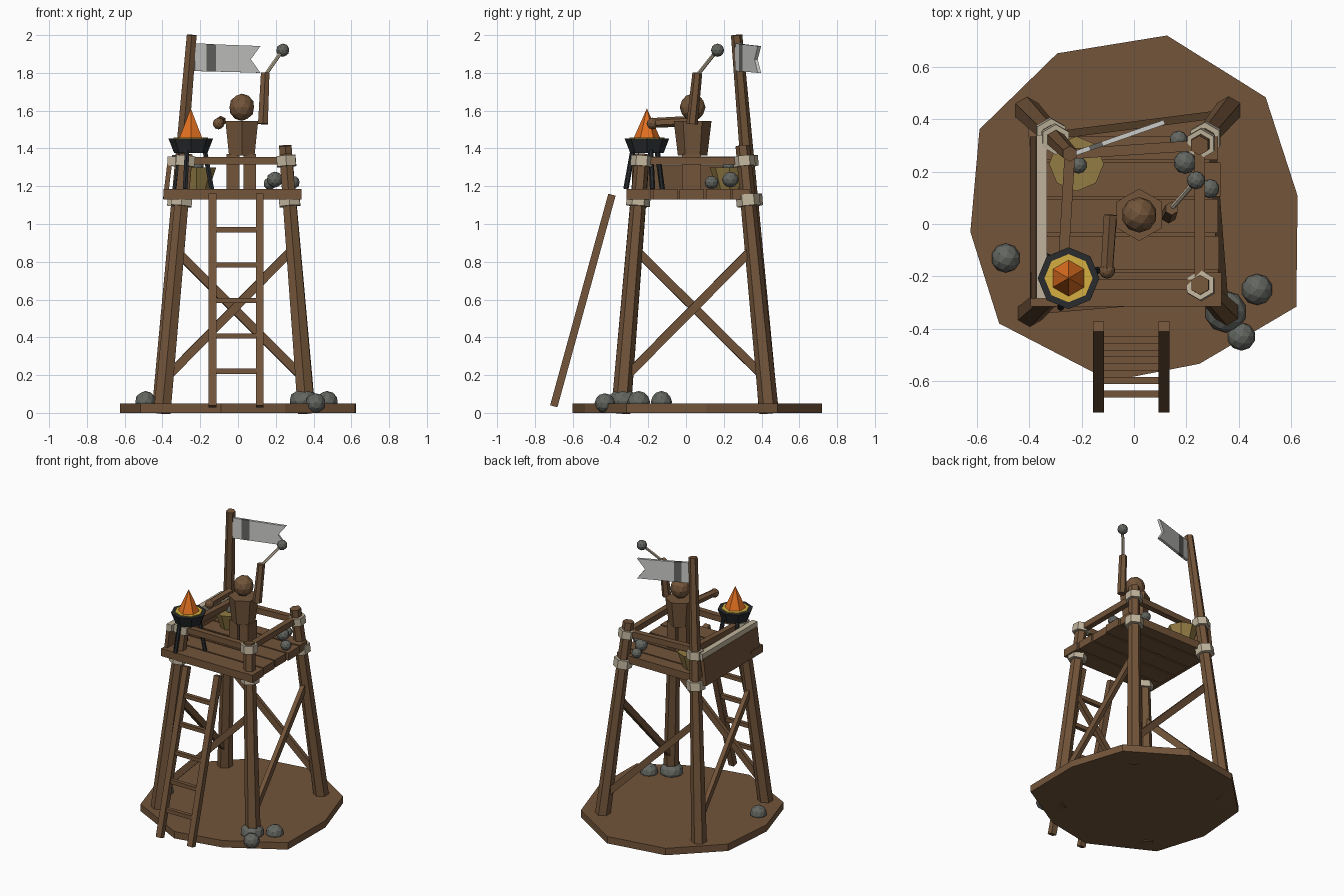
import bpy, bmesh, math
from mathutils import Vector, Matrix

if "Cube" in bpy.data.objects:
    bpy.data.objects.remove(bpy.data.objects["Cube"])


def mat(name, c):
    m = bpy.data.materials.new(name)
    m.diffuse_color = (*c, 1)
    m.use_nodes = True
    m.node_tree.nodes["Principled BSDF"].inputs["Base Color"].default_value = m.diffuse_color
    return m


WOOD = mat("wood brown", (0.17, 0.09, 0.042))
ROPE = mat("rope beige", (0.52, 0.45, 0.33))
STONE = mat("stone grey", (0.125, 0.132, 0.118))
STRAW = mat("straw yellow", (0.29, 0.20, 0.058))
IRON = mat("iron black", (0.022, 0.024, 0.027))
EMBER = mat("ember yellow", (0.66, 0.43, 0.05))
FLAME = mat("flame orange", (0.75, 0.16, 0.015))
CLOTH = mat("cloth light grey", (0.6, 0.6, 0.58))
STRIPE = mat("cloth dark grey", (0.13, 0.13, 0.125))


def finish(name, bm, *mats):
    bmesh.ops.recalc_face_normals(bm, faces=bm.faces)
    me = bpy.data.meshes.new(name)
    bm.to_mesh(me)
    bm.free()
    for m in mats:
        me.materials.append(m)
    ob = bpy.data.objects.new(name, me)
    bpy.context.collection.objects.link(ob)
    return ob


def tube(name, a, b, r1, r2, m, n=6):
    """Tapered n-sided bar from a to b."""
    a, b = Vector(a), Vector(b)
    d = b - a
    M = Matrix.Translation((a + b) / 2) @ Vector((0, 0, 1)).rotation_difference(d).to_matrix().to_4x4()
    bm = bmesh.new()
    bmesh.ops.create_cone(bm, cap_ends=True, segments=n, radius1=r1, radius2=r2,
                          depth=d.length, matrix=M)
    return finish(name, bm, m)


def beam(name, a, b, w, h, m=WOOD):
    """Rectangular bar from a to b: w is horizontal, h is the other thickness."""
    a, b = Vector(a), Vector(b)
    d = b - a
    M = (Matrix.Translation((a + b) / 2) @ d.to_track_quat('Z', 'Y').to_matrix().to_4x4()
         @ Matrix.Diagonal((w, h, d.length, 1)))
    bm = bmesh.new()
    bmesh.ops.create_cube(bm, size=1, matrix=M)
    return finish(name, bm, m)


def box(name, x, y, z, m=WOOD):
    bm = bmesh.new()
    M = (Matrix.Translation(((x[0] + x[1]) / 2, (y[0] + y[1]) / 2, (z[0] + z[1]) / 2))
         @ Matrix.Diagonal((x[1] - x[0], y[1] - y[0], z[1] - z[0], 1)))
    bmesh.ops.create_cube(bm, size=1, matrix=M)
    return finish(name, bm, m)


def ball(name, c, r, m, squash=1.0):
    """Faceted ball."""
    bm = bmesh.new()
    M = Matrix.Translation(c) @ Matrix.Diagonal((r, r, r * squash, 1))
    bmesh.ops.create_icosphere(bm, subdivisions=2, radius=1, matrix=M)
    return finish(name, bm, m)


# irregular ground slab
rim = [(.126, .72), (.503, .484), (.625, .107), (.62, -.316), (.25, -.534), (-.09, -.6),
       (-.515, -.38), (-.625, -.03), (-.59, .362), (-.293, .652)]
bm = bmesh.new()
f = bm.faces.new([bm.verts.new((x, y, 0)) for x, y in rim])
bm.normal_update()
up = bmesh.ops.extrude_face_region(bm, geom=[f], use_keep_orig=True)["geom"]
bmesh.ops.translate(bm, vec=(0, 0, .05), verts=[v for v in up if isinstance(v, bmesh.types.BMVert)])
finish("ground_slab", bm, WOOD)

# leaning posts with rope bindings
posts = {
    "front_left": (Vector((-.402, -.345, 0)), Vector((-.275, -.232, 1.37)), .04),
    "front_right": (Vector((.362, -.345, 0)), Vector((.252, -.232, 1.37)), .038),
    "back_left": (Vector((-.412, .438, 0)), Vector((-.245, .268, 2.0)), .03),
    "back_right": (Vector((.365, .44, 0)), Vector((.25, .30, 1.415)), .038),
}


def at(key, z):
    a, b, _ = posts[key]
    return a.lerp(b, z / b.z)


for k, (a, b, r) in posts.items():
    tube(k + "_post", a, b, .052, r, WOOD)
    tube(k + "_lower_binding", at(k, 1.095), at(k, 1.155), .063, .063, ROPE)
    tube(k + "_upper_binding", at(k, 1.305), at(k, 1.36), .058, .058, ROPE)

# one diagonal brace and one rail per side; rails join the post tops' positions
for side, lo, hi in (("front", "front_left", "front_right"), ("back", "back_right", "back_left"),
                     ("right", "front_right", "back_right"), ("left", "back_left", "front_left")):
    end = Vector((0, -.03, 0)) if side == "back" else Vector()
    beam(side + "_brace", at(lo, .18), at(hi, .87) + end, .03, .045)
    p, q = (Vector((*posts[k][1].xy, 1.335)) for k in (lo, hi))
    beam(side + "_rail", p, q, .04, .042)

# deck planks
for i, (x0, x1) in enumerate(((-.395, .335), (-.38, .325), (-.39, .32), (-.38, .33), (-.39, .32))):
    y = -.315 + i * .14
    box(f"deck_plank_{i + 1}", (x0, x1), (y, y + (.13 if i < 4 else .09)), (1.13, 1.185))

# left parapet boards with pale top bar
beam("left_parapet", (-.385, .025, 1.13), (-.362, .025, 1.32), .62, .025)
box("parapet_top_bar", (-.372, -.332), (-.285, .34), (1.31, 1.358), ROPE)

# ladder
for n, x in (("left", -.135), ("right", .115)):
    beam(f"ladder_{n}_rail", (x, -.70, .035), (x, -.392, 1.155), .042, .04)
for i in range(5):
    z = .22 + i * .1875
    y = -.70 + .308 * (z - .035) / 1.12
    box(f"ladder_rung_{i + 1}", (-.12, .10), (y - .014, y + .014), (z - .014, z + .014))

# brazier: legs, bowl, embers, flame
cx, cy = -.25, -.207
for i in range(3):
    t = math.radians(15 + 120 * i)
    c, s = math.cos(t), math.sin(t)
    tube(f"brazier_leg_{i + 1}", (cx + .115 * c, cy + .115 * s, 1.185),
         (cx + .075 * c, cy + .075 * s, 1.40), .014, .014, IRON)
tube("brazier_bowl", (cx, cy, 1.375), (cx, cy, 1.452), .088, .118, IRON, 8)
tube("embers", (cx, cy, 1.44), (cx, cy, 1.457), .092, .092, EMBER, 8)
tube("flame", (cx, cy, 1.455), (cx, cy, 1.612), .07, 0, FLAME)

# lookout figure
fx, fy = .02, .035
for n, x in (("left", -.026), ("right", .062)):
    box(f"figure_{n}_leg", (x - .034, x + .034), (fy - .055, fy + .045), (1.18, 1.37))
tube("figure_body", (fx, fy, 1.362), (fx, fy, 1.545), .078, .1, WOOD)
ball("figure_head", (fx, fy, 1.618), .068, WOOD, 1.06)
tube("figure_forward_arm", (-.09, .035, 1.545), (-.104, -.18, 1.535), .028, .026, WOOD)
ball("figure_forward_hand", (-.103, -.178, 1.532), .031, WOOD)
tube("figure_raised_arm", (.132, .032, 1.53), (.144, .06, 1.80), .03, .026, WOOD)
tube("club_stick", (.142, .058, 1.785), (.236, .165, 1.92), .01, .01, ROPE)
ball("club_head", (.237, .167, 1.92), .035, STONE)

# swallow-tailed flag with a dark stripe
xs = [(-.23, 1.957, 1.81), (-.17, 1.954, 1.808), (-.12, 1.951, 1.807), (.065, 1.944, 1.802)]
bm = bmesh.new()


def fv(x, z):
    return bm.verts.new((x, .268 + (x + .23) * .35, z))


cols = [(fv(x, t), fv(x, b)) for x, t, b in xs]
tail = fv(.116, 1.942), fv(.116, 1.80)
notch = fv(.065, 1.872)
for i in range(2):
    f = bm.faces.new((cols[i][0], cols[i + 1][0], cols[i + 1][1], cols[i][1]))
    f.material_index = i
bm.faces.new((cols[2][0], cols[3][0], notch, cols[3][1], cols[2][1]))
bm.faces.new((cols[3][0], tail[0], notch))
bm.faces.new((cols[3][1], notch, tail[1]))
flag = finish("flag", bm, CLOTH, STRIPE)
th = flag.modifiers.new("thickness", 'SOLIDIFY')
th.thickness, th.offset = .018, 0

# straw basket and throwing stones on the deck
tube("straw_basket", (-.22, .23, 1.18), (-.22, .23, 1.30), .065, .105, STRAW, 8)
for i, (x, y, z, r) in enumerate(((.17, .322, 1.215, .035), (.195, .235, 1.235, .044),
                                  (.29, .135, 1.22, .037), (-.212, .225, 1.305, .032))):
    ball(f"deck_stone_{i + 1}", (x, y, z), r, STONE, .95)

# boulders at the foot, sunk into the slab
for i, (x, y, r, h) in enumerate(((.47, -.25, .06, .058), (.35, -.335, .08, .064),
                                  (.41, -.43, .054, .052), (-.49, -.13, .056, .058))):
    ball(f"ground_stone_{i + 1}", (x, y, h), r, STONE, h / r)
